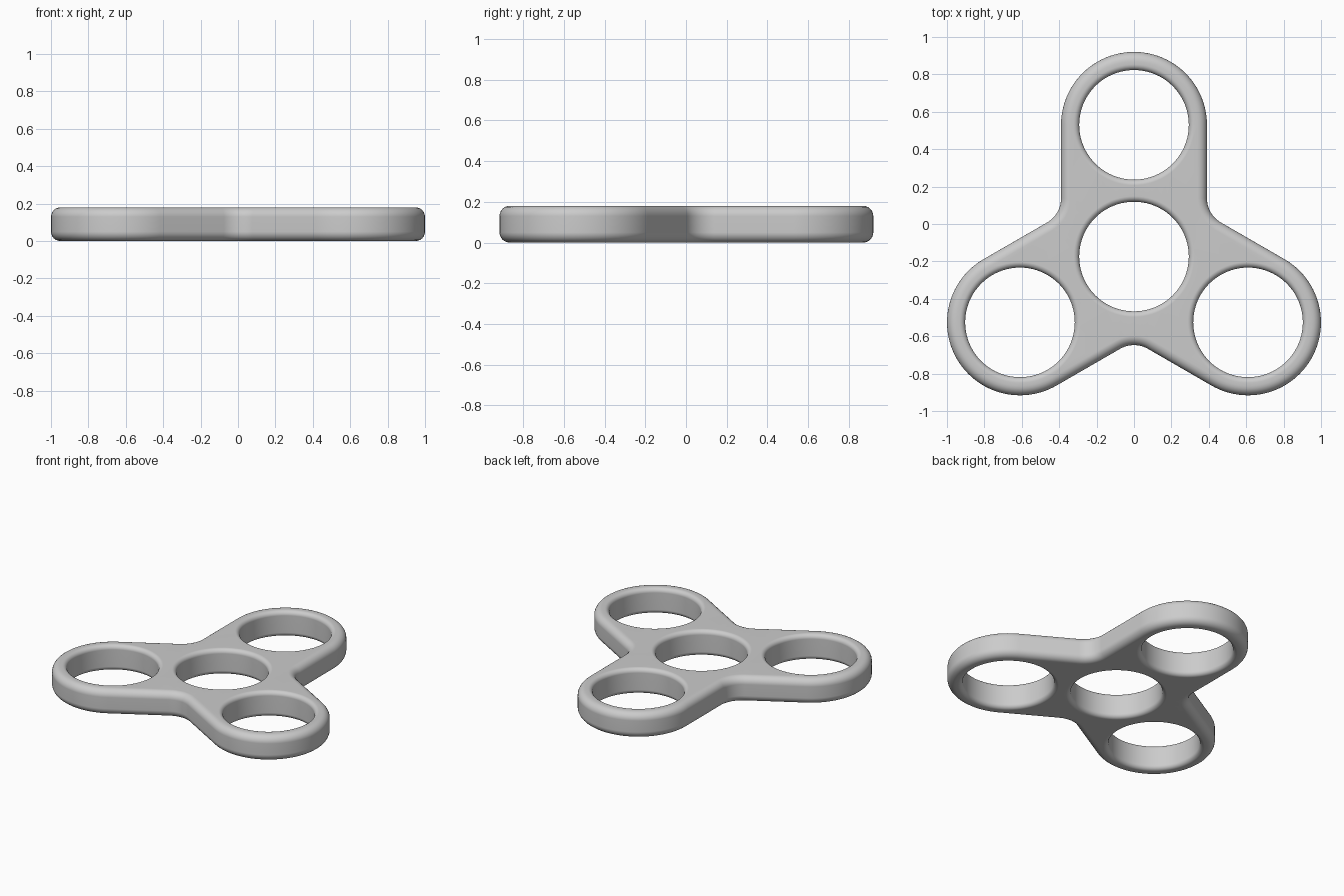
import bpy
import bmesh
from math import sin, cos, pi, radians, sqrt

cube = bpy.data.objects.get("Cube")
if cube:
    bpy.data.objects.remove(cube)

HEIGHT = 0.18
REACH = 0.704        # hub centre to lobe centre
LOBE = 0.39          # lobe radius and arm half-width
CREASE = 0.15        # radius of the inner corner between arms
HOLE = 0.293
HUB_Y = -0.174
OUTER_ROUND, HOLE_ROUND = 0.05, 0.03
STEPS = 6


def arc(cx, cy, r, start, end, n):
    """Points along an arc, angles in degrees."""
    angles = [radians(start + (end - start) * i / n) for i in range(n + 1)]
    return [(cx + r * cos(a), cy + r * sin(a)) for a in angles]


def turn(points, degrees):
    c, s = cos(radians(degrees)), sin(radians(degrees))
    return [(x * c - y * s, x * s + y * c) for x, y in points]


def outline(inset):
    """Three-lobed outline, shrunk by an inset."""
    side = LOBE + CREASE
    third = arc(side, side / sqrt(3), CREASE + inset, 240, 180, 12)
    third += arc(0, REACH, LOBE - inset, 0, 180, 48)
    return [p for k in range(3) for p in turn(third, 120 * k)]


def wall_levels(radius):
    """Pairs of inset and height for a wall with rounded top and bottom."""
    quarter = [(radius * (1 - cos(a)), radius * (1 - sin(a)))
               for a in (pi / 2 * i / STEPS for i in range(STEPS + 1))]
    lower = [(inset, z) for inset, z in reversed(quarter)]
    return lower, [(inset, HEIGHT - z) for inset, z in quarter]


def loft(bm, rings):
    """Bridge closed rings and return the first and last edge loops."""
    loops = [[bm.verts.new((x, y + HUB_Y, z)) for x, y in pts] for pts, z in rings]
    n = len(loops[0])
    for a, b in zip(loops, loops[1:]):
        for i in range(n):
            j = (i + 1) % n
            bm.faces.new((a[i], a[j], b[j], b[i]))
    return [[bm.edges.get((lp[i], lp[(i + 1) % n])) for i in range(n)]
            for lp in (loops[0], loops[-1])]


bm = bmesh.new()

# Outer wall
lower, upper = wall_levels(OUTER_ROUND)
lower.reverse()
lower.sort(key=lambda level: level[1])
bottom_edges, top_edges = loft(bm, [(outline(i), z) for i, z in lower + upper])

# Walls of the hub hole and the three lobe holes
lower, upper = wall_levels(HOLE_ROUND)
lower.sort(key=lambda level: level[1])
centres = [(0, 0)] + [turn([(0, REACH)], 120 * k)[0] for k in range(3)]
for cx, cy in centres:
    rings = [(arc(cx, cy, HOLE + i, 0, 360, 80)[:-1], z) for i, z in lower + upper]
    low, high = loft(bm, rings)
    bottom_edges += low
    top_edges += high

# Flat top and bottom faces around the holes
for edges in (bottom_edges, top_edges):
    bmesh.ops.triangle_fill(bm, edges=edges, use_beauty=True)
bmesh.ops.recalc_face_normals(bm, faces=bm.faces)

mesh = bpy.data.meshes.new("spinner_body")
bm.to_mesh(mesh)
bm.free()
body = bpy.data.objects.new("spinner_body", mesh)
bpy.context.collection.objects.link(body)

# Plain grey finish
grey = bpy.data.materials.new("light_grey")
grey.use_nodes = True
colour = (0.6, 0.6, 0.6, 1)
grey.diffuse_color = colour
grey.node_tree.nodes["Principled BSDF"].inputs["Base Color"].default_value = colour
mesh.materials.append(grey)

# Smooth rounded edges with flat-looking caps
bpy.context.view_layer.objects.active = body
body.select_set(True)
bpy.ops.object.shade_smooth_by_angle(angle=radians(40))
weighted = body.modifiers.new("flat_caps", 'WEIGHTED_NORMAL')
weighted.keep_sharp = True
